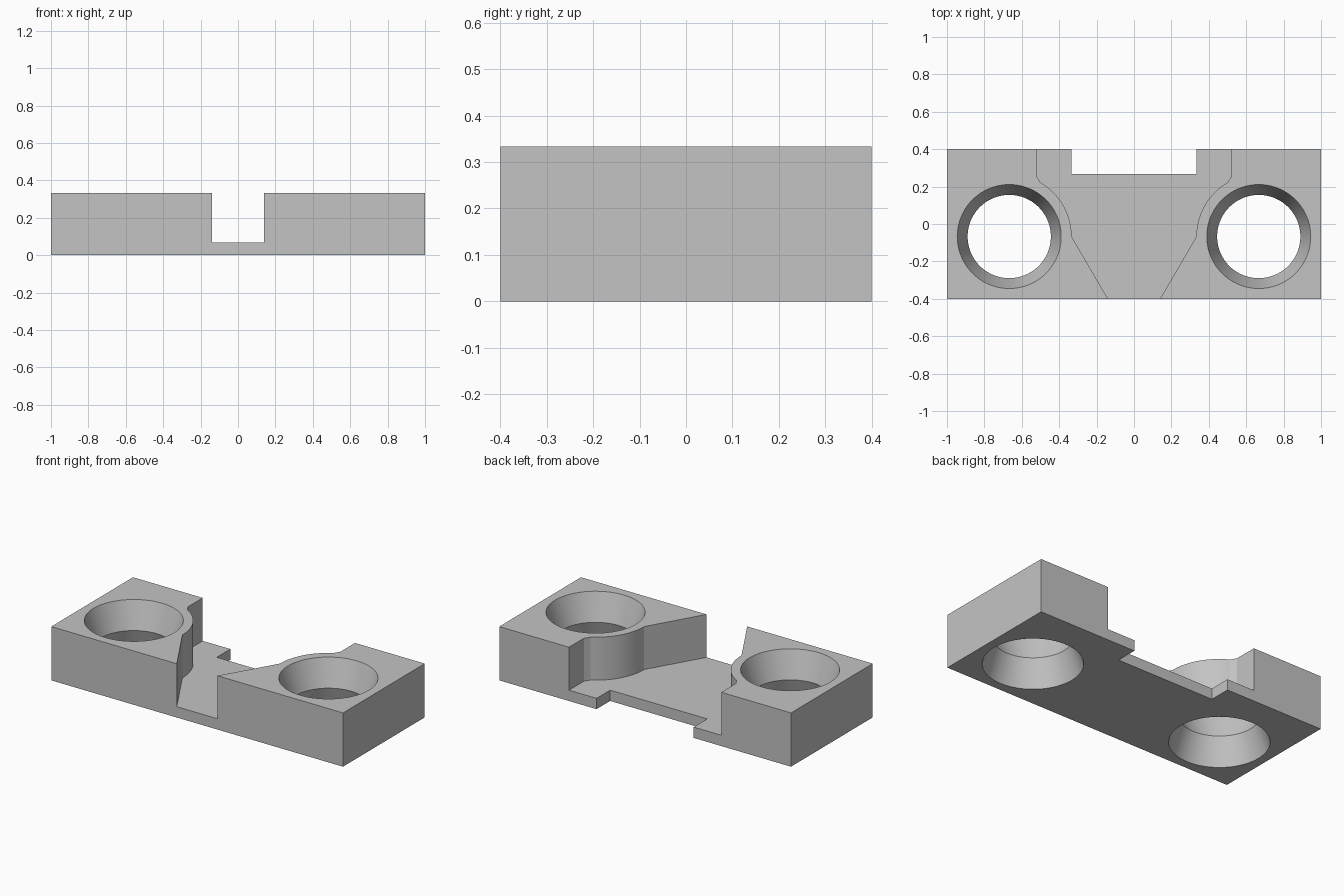
import bpy, bmesh, math

W, D, H = 1.0, 0.4, 1 / 3          # half width, half depth, height
FLOOR = 0.067                      # thickness of the channel floor
HOLE_X, HOLE_Y = 0.667, -0.067     # hole centre

if "Cube" in bpy.data.objects:
    bpy.data.objects.remove(bpy.data.objects["Cube"], do_unlink=True)

grey = bpy.data.materials.new("plain_grey")
grey.use_nodes = True
grey.diffuse_color = (0.55, 0.55, 0.55, 1)
grey.node_tree.nodes["Principled BSDF"].inputs["Base Color"].default_value = grey.diffuse_color


def make_object(name, bm):
    bmesh.ops.recalc_face_normals(bm, faces=bm.faces)
    mesh = bpy.data.meshes.new(name)
    bm.to_mesh(mesh)
    bm.free()
    mesh.materials.append(grey)
    obj = bpy.data.objects.new(name, mesh)
    bpy.context.scene.collection.objects.link(obj)
    return obj


def prism(name, outline, z0, z1):
    bm = bmesh.new()
    face = bm.faces.new([bm.verts.new((x, y, z0)) for x, y in outline])
    top = bmesh.ops.extrude_face_region(bm, geom=[face])["geom"]
    bmesh.ops.translate(bm, vec=(0, 0, z1 - z0),
                        verts=[v for v in top if isinstance(v, bmesh.types.BMVert)])
    return make_object(name, bm)


def rectangle(x, y0, y1):
    return [(-x, y0), (x, y0), (x, y1), (-x, y1)]


def hourglass(name, cx, cy, sides=96):
    # double cone, narrowest at mid height, running past both faces
    bm = bmesh.new()
    rings = []
    for z in (-0.06, H / 2, H + 0.06):
        r = 0.2225 + abs(z - H / 2) / 3
        rings.append([bm.verts.new((cx + r * math.cos(2 * math.pi * i / sides),
                                    cy + r * math.sin(2 * math.pi * i / sides), z))
                      for i in range(sides)])
    for low, high in zip(rings, rings[1:]):
        for i in range(sides):
            j = (i + 1) % sides
            bm.faces.new((low[i], low[j], high[j], high[i]))
    bm.faces.new(rings[0])
    bm.faces.new(rings[-1])
    return make_object(name, bm)


# solid block
body = prism("bracket_body", rectangle(W, -D, D), 0, H)

# channel outline: tapered front, arc around the hole, straight back
right = [(0.081, -0.5)]
start, end = math.pi, math.atan2(0.289, -0.167)
for i in range(25):
    a = start + (end - start) * i / 24
    right.append((HOLE_X + H * math.cos(a), HOLE_Y + H * math.sin(a)))
right += [(0.522, 0.255), (0.522, 0.5)]
channel = right + [(-x, y) for x, y in reversed(right)]

cutters = [
    prism("channel_cutter", channel, FLOOR, 0.5),
    prism("rear_notch_cutter", rectangle(0.333, 0.267, 0.5), -0.1, 0.2),
    hourglass("left_hole_cutter", HOLE_X, HOLE_Y),
    hourglass("right_hole_cutter", -HOLE_X, HOLE_Y),
]
for cutter in cutters:
    cutter.hide_render = True
    mod = body.modifiers.new(cutter.name, "BOOLEAN")
    mod.operation = "DIFFERENCE"
    mod.solver = "EXACT"
    mod.object = cutter

# bake the cuts and drop the cutters
depsgraph = bpy.context.evaluated_depsgraph_get()
cut_mesh = bpy.data.meshes.new_from_object(body.evaluated_get(depsgraph))
body.modifiers.clear()
body.data = cut_mesh
for cutter in cutters:
    bpy.data.objects.remove(cutter, do_unlink=True)

cut_mesh.materials.clear()
cut_mesh.materials.append(grey)
for poly in cut_mesh.polygons:
    poly.material_index = 0

# smooth curved walls, sharp edges elsewhere
bpy.ops.object.select_all(action="DESELECT")
body.select_set(True)
bpy.context.view_layer.objects.active = body
bpy.ops.object.shade_smooth_by_angle(angle=math.radians(20))
